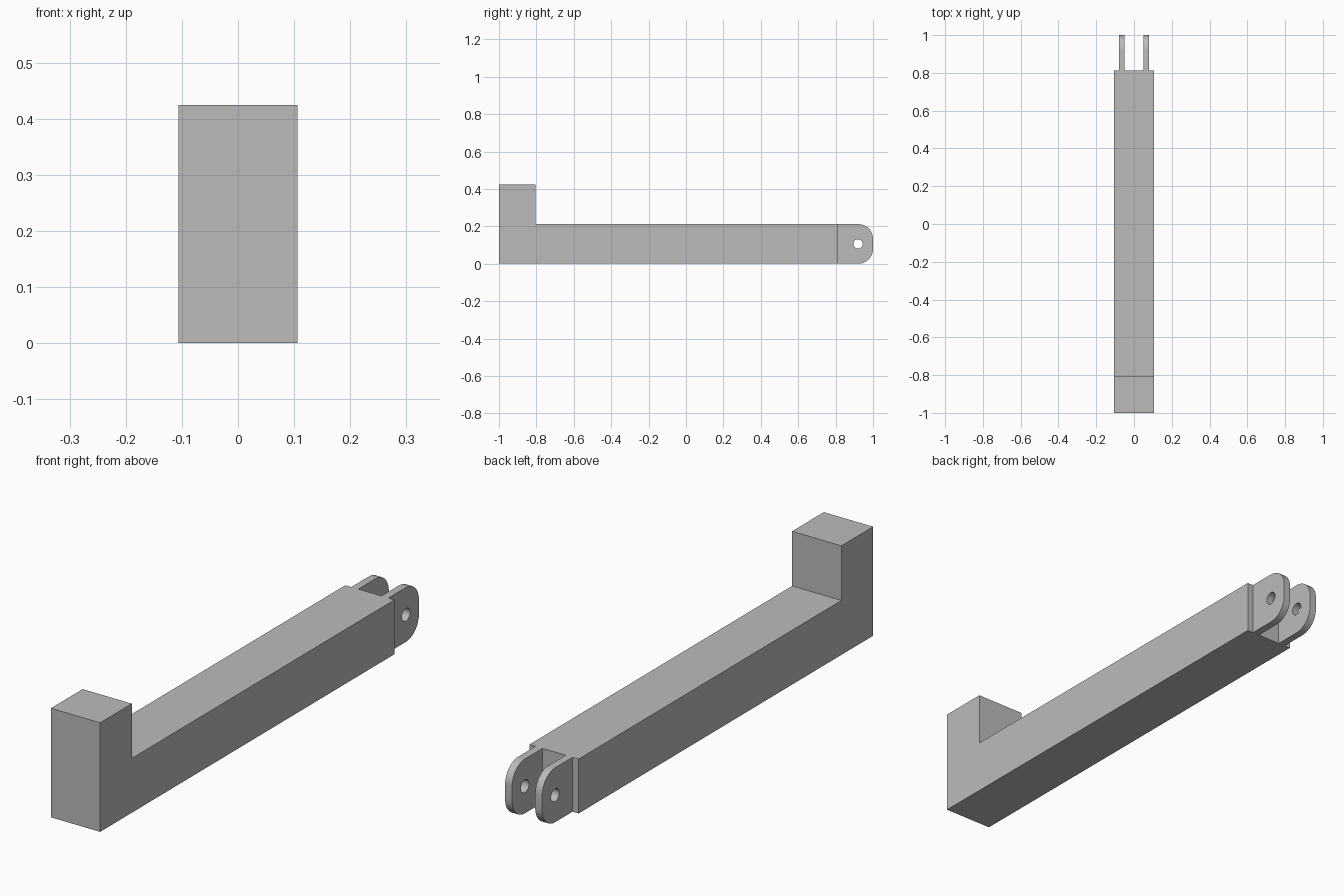
import bpy, bmesh
from math import cos, sin, pi

if "Cube" in bpy.data.objects:
    bpy.data.objects.remove(bpy.data.objects["Cube"], do_unlink=True)

HALF_WIDTH = 0.106
BAR_HEIGHT = 0.212
BLOCK_HEIGHT = 0.425
BLOCK_BACK = -0.805
BAR_BACK = 0.812
LUG_RADIUS = 0.08
HOLE_RADIUS = 0.025

grey = bpy.data.materials.new("plain grey")
grey.use_nodes = True
grey.diffuse_color = (0.5, 0.5, 0.5, 1)
grey.node_tree.nodes["Principled BSDF"].inputs["Base Color"].default_value = (0.5, 0.5, 0.5, 1)


def arc(y, z, radius, start, end, steps):
    """Points on an arc in the side plane."""
    angles = [start + (end - start) * i / steps for i in range(steps + 1)]
    return [(y + radius * cos(a), z + radius * sin(a)) for a in angles]


def side_plate(name, loops, x0, x1):
    """Fill closed side-view loops (outline, then holes) and extrude along x."""
    bm = bmesh.new()
    edges = []
    for loop in loops:
        verts = [bm.verts.new((x0, y, z)) for y, z in loop]
        edges += [bm.edges.new((v, verts[i - 1])) for i, v in enumerate(verts)]
    if len(loops) == 1:
        bm.faces.new(verts)
    else:
        bmesh.ops.triangle_fill(bm, edges=edges, use_beauty=True)
    extruded = bmesh.ops.extrude_face_region(bm, geom=bm.faces[:], use_keep_orig=True)
    moved = [g for g in extruded["geom"] if isinstance(g, bmesh.types.BMVert)]
    bmesh.ops.translate(bm, verts=moved, vec=(x1 - x0, 0, 0))
    bmesh.ops.recalc_face_normals(bm, faces=bm.faces[:])
    mesh = bpy.data.meshes.new(name)
    bm.to_mesh(mesh)
    bm.free()
    mesh.materials.append(grey)
    obj = bpy.data.objects.new(name, mesh)
    bpy.context.collection.objects.link(obj)
    return obj


# Long bar with the raised block at its front end
side_plate("arm_body", [[(-1, 0), (BAR_BACK, 0), (BAR_BACK, BAR_HEIGHT),
                         (BLOCK_BACK, BAR_HEIGHT), (BLOCK_BACK, BLOCK_HEIGHT),
                         (-1, BLOCK_HEIGHT)]], -HALF_WIDTH, HALF_WIDTH)

# Pair of rounded hinge lugs, each with a pin hole
centre_y = 1 - LUG_RADIUS
outline = [(BAR_BACK, BAR_HEIGHT), (BAR_BACK, 0)]
outline += arc(centre_y, LUG_RADIUS, LUG_RADIUS, -pi / 2, 0, 12)
outline += arc(centre_y, BAR_HEIGHT - LUG_RADIUS, LUG_RADIUS, 0, pi / 2, 12)
hole = arc(centre_y, BAR_HEIGHT / 2, HOLE_RADIUS, 0, 2 * pi, 32)[:-1]
for side, sign in (("left", 1), ("right", -1)):
    lug = side_plate(side + "_hinge_lug", [outline, hole], sign * 0.05, sign * 0.08)
    bpy.ops.object.select_all(action="DESELECT")
    lug.select_set(True)
    bpy.context.view_layer.objects.active = lug
    bpy.ops.object.shade_smooth_by_angle(angle=pi / 6)
